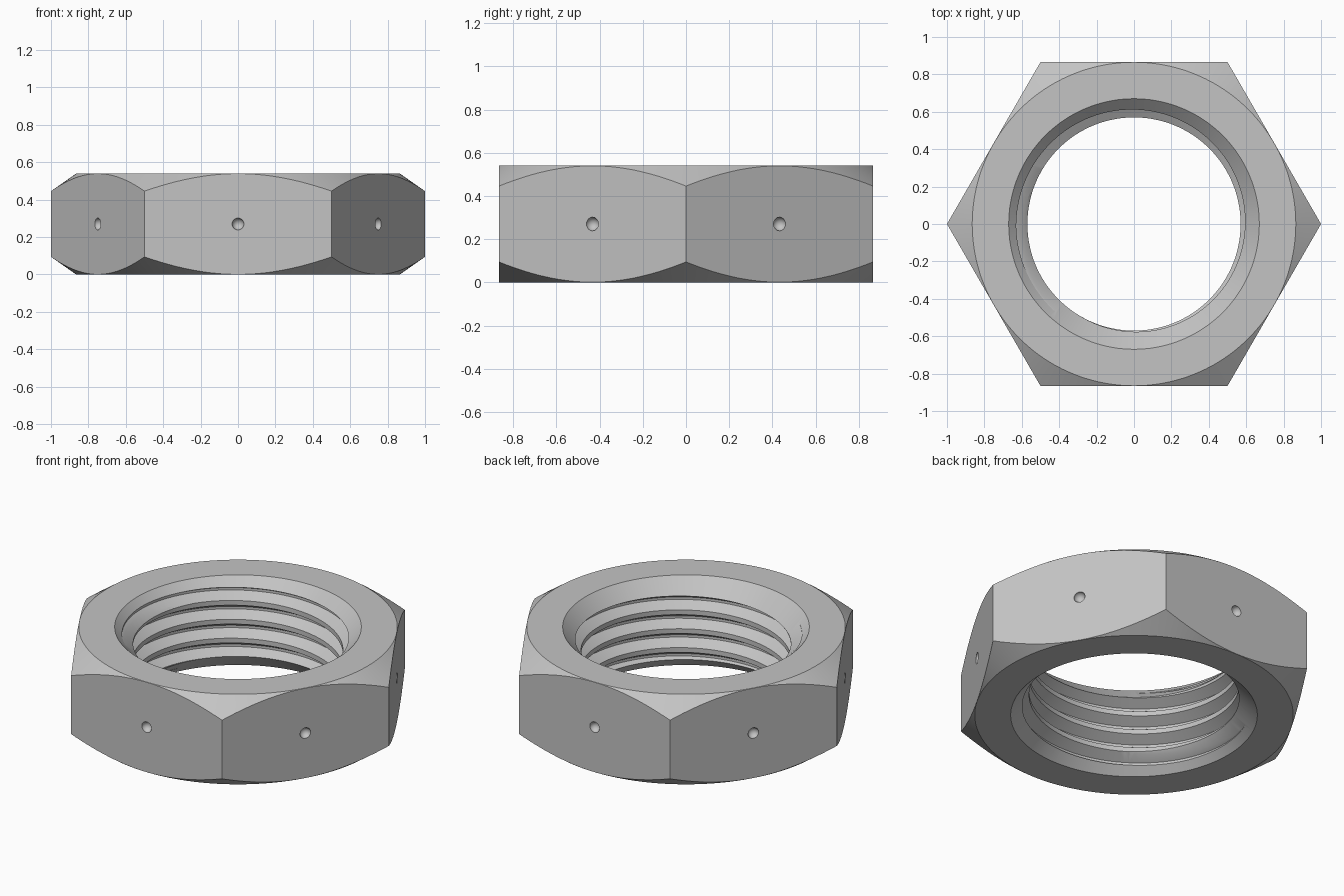
import bpy, bmesh, math
from math import cos, sin, pi, radians
from mathutils import Matrix, Vector

if "Cube" in bpy.data.objects:
    bpy.data.objects.remove(bpy.data.objects["Cube"], do_unlink=True)

HEIGHT = 0.54
FLAT = math.sqrt(3) / 2        # distance from axis to each flat
MINOR, MAJOR, MOUTH = 0.57, 0.63, 0.67
PITCH = 0.113
SEGS = 144

steel = bpy.data.materials.new("grey_steel")
steel.use_nodes = True
steel.diffuse_color = (0.55, 0.55, 0.55, 1)
steel.node_tree.nodes["Principled BSDF"].inputs["Base Color"].default_value = steel.diffuse_color


def finish(name, bm):
    bmesh.ops.remove_doubles(bm, verts=bm.verts, dist=1e-6)
    bmesh.ops.recalc_face_normals(bm, faces=bm.faces)
    mesh = bpy.data.meshes.new(name)
    bm.to_mesh(mesh)
    bm.free()
    mesh.materials.append(steel)
    ob = bpy.data.objects.new(name, mesh)
    bpy.context.collection.objects.link(ob)
    return ob


def lathe(name, profile, segs):
    """Closed solid of revolution from (radius, z) points, capped at both ends."""
    bm = bmesh.new()
    rings = [[bm.verts.new((r * cos(2 * pi * i / segs), r * sin(2 * pi * i / segs), z))
              for i in range(segs)] for r, z in profile]
    for a, b in zip(rings, rings[1:]):
        for i in range(segs):
            j = (i + 1) % segs
            bm.faces.new((a[i], a[j], b[j], b[i]))
    bm.faces.new(rings[0][::-1])
    bm.faces.new(rings[-1])
    return finish(name, bm)


def threaded_rod(name):
    """Closed helical rod, longer than the nut, that cuts the thread."""
    bm = bmesh.new()
    turns = 8
    z0 = -0.2
    # one pitch: narrow crest, flank, root, flank
    shape = [(MINOR, 0), (MINOR, 0.25), (MAJOR, 0.56), (MAJOR, 0.69)]
    grid = []
    for s in range((turns + 1) * SEGS + 1):
        a = 2 * pi * s / SEGS
        grid.append([bm.verts.new((r * cos(a), r * sin(a), z0 + PITCH * (s / SEGS + f)))
                     for r, f in shape])

    def point(s, k):
        return grid[s][k] if k < 4 else grid[s + SEGS][0]

    last = turns * SEGS
    for s in range(last):
        for k in range(4):
            bm.faces.new((point(s, k), point(s + 1, k), point(s + 1, k + 1), point(s, k + 1)))
    # fan caps, each following one helical turn and the step at its end
    low = [point(s, 0) for s in range(SEGS + 1)] + [point(0, k) for k in (3, 2, 1)]
    high = [point(s, 4) for s in range(last - SEGS, last + 1)] + [point(last, k) for k in (3, 2, 1)]
    for loop, z in ((low, z0 - 0.1), (high, z0 + PITCH * (turns + 1) + 0.1)):
        hub = bm.verts.new((0, 0, z))
        for i, v in enumerate(loop):
            bm.faces.new((hub, v, loop[(i + 1) % len(loop)]))
    loose = [v for v in bm.verts if not v.link_faces]
    bmesh.ops.delete(bm, geom=loose, context='VERTS')
    return finish(name, bm)


def dimples(name):
    """Six small balls, one centred on each flat."""
    bm = bmesh.new()
    for i in range(6):
        a = radians(30 + 60 * i)
        spot = Vector((FLAT * cos(a), FLAT * sin(a), HEIGHT / 2))
        turn = Matrix.Rotation(a, 4, 'Z') @ Matrix.Rotation(pi / 2, 4, 'Y')
        bmesh.ops.create_uvsphere(bm, u_segments=24, v_segments=13, radius=0.032,
                                  matrix=Matrix.Translation(spot) @ turn)
    return finish(name, bm)


def combine(target, tool, operation):
    mod = target.modifiers.new("cut", 'BOOLEAN')
    mod.operation = operation
    mod.solver = 'EXACT'
    mod.object = tool
    tool.hide_render = True
    bpy.context.view_layer.objects.active = target
    bpy.ops.object.modifier_apply(modifier=mod.name)
    bpy.data.objects.remove(tool, do_unlink=True)


# Hexagonal body with its corners on the x axis
nut = lathe("hex_nut", [(1, 0), (1, HEIGHT)], 6)

# Conical corner chamfers, top and bottom
rim, reach = FLAT - 0.001, 1.1
drop = (reach - rim) * 0.7
combine(nut, lathe("corner_chamfer", [(rim, 0), (reach, drop), (reach, HEIGHT - drop),
                                      (rim, HEIGHT)], 192), 'INTERSECT')

# Threaded bore
combine(nut, threaded_rod("thread_cutter"), 'DIFFERENCE')

# Countersunk mouths
for z, d in ((0, 1), (HEIGHT, -1)):
    combine(nut, lathe("mouth_cutter", [(MOUTH + 0.05, z - 0.05 * d),
                                        (MOUTH - 0.15, z + 0.15 * d)], SEGS), 'DIFFERENCE')

# Round dimples on the flats
combine(nut, dimples("dimple_cutter"), 'DIFFERENCE')

bpy.ops.object.select_all(action='DESELECT')
nut.select_set(True)
bpy.context.view_layer.objects.active = nut
bpy.ops.object.shade_smooth_by_angle(angle=radians(20))
